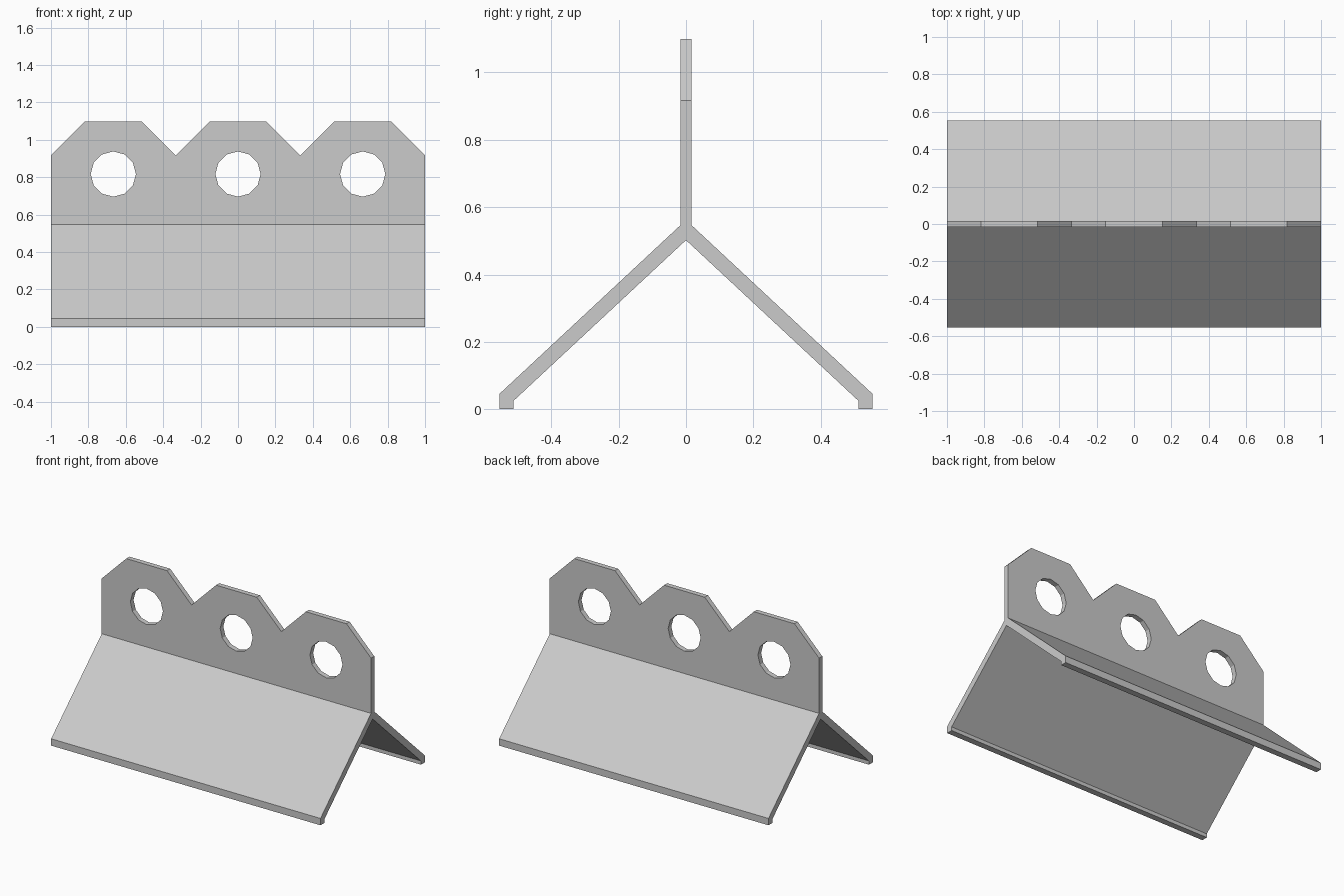
import bpy, bmesh
from math import cos, sin, pi
from mathutils import Vector

if "Cube" in bpy.data.objects:
    bpy.data.objects.remove(bpy.data.objects["Cube"])


def add_prism(bm, points, offset):
    """Extrude a closed outline of 3D points along offset."""
    face = bm.faces.new([bm.verts.new(p) for p in points])
    result = bmesh.ops.extrude_face_region(bm, geom=[face], use_keep_orig=True)
    verts = [v for v in result["geom"] if isinstance(v, bmesh.types.BMVert)]
    bmesh.ops.translate(bm, vec=Vector(offset), verts=verts)


def make_object(name, bm):
    bmesh.ops.recalc_face_normals(bm, faces=bm.faces)
    mesh = bpy.data.meshes.new(name)
    bm.to_mesh(mesh)
    bm.free()
    obj = bpy.data.objects.new(name, mesh)
    bpy.context.collection.objects.link(obj)
    return obj


# Upright plate and two splayed legs, as one Y-shaped section
half = [(0.017, 1.099), (0.017, 0.546), (0.5535, 0.046),
        (0.5535, 0.0), (0.512, 0.0), (0.512, 0.025)]
section = half + [(0.0, 0.502)] + [(-y, z) for y, z in reversed(half)]
bm = bmesh.new()
add_prism(bm, [(-1, y, z) for y, z in section], (2, 0, 0))
bracket = make_object("three_hole_bracket", bm)

# Cutters: 12-sided holes, and V notches between tabs and at the corners
bm = bmesh.new()
for x in (-2 / 3, 0, 2 / 3):
    ring = [(x + 0.121 * cos(i * pi / 6), -0.1, 0.817 + 0.121 * sin(i * pi / 6))
            for i in range(12)]
    add_prism(bm, ring, (0, 0.2, 0))
for x in (-1, -1 / 3, 1 / 3, 1):
    notch = [(x, -0.1, 0.917), (x + 0.3, -0.1, 1.217), (x - 0.3, -0.1, 1.217)]
    add_prism(bm, notch, (0, 0.2, 0))
cutter = make_object("hole_and_notch_cutter", bm)
cutter.hide_render = True

# Cut the plate
mod = bracket.modifiers.new("cut", "BOOLEAN")
mod.operation = "DIFFERENCE"
mod.solver = "EXACT"
mod.object = cutter
bpy.context.view_layer.objects.active = bracket
bracket.select_set(True)
bpy.ops.object.modifier_apply(modifier=mod.name)
bpy.data.objects.remove(cutter)
